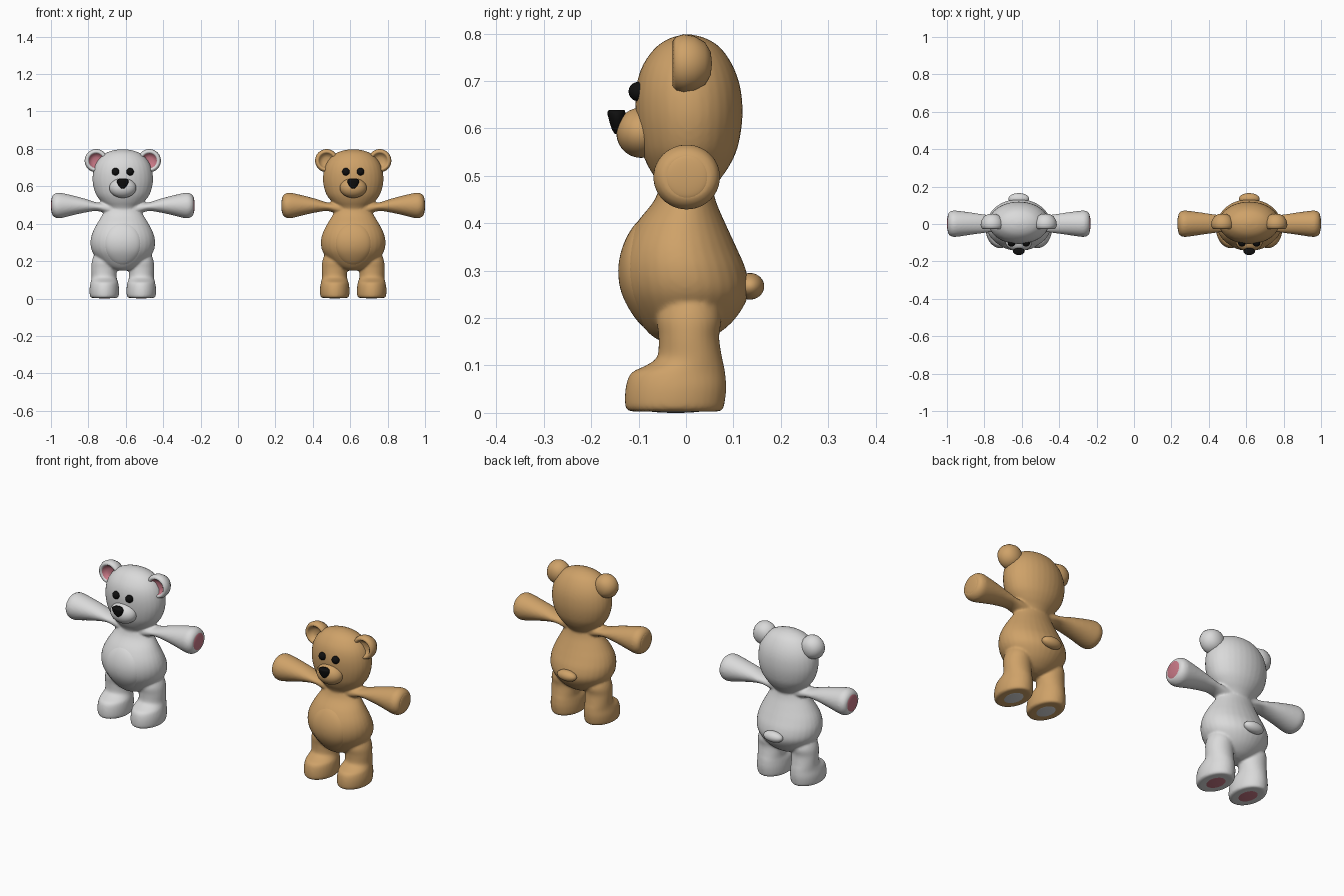
import bpy, bmesh, math
from mathutils import Vector, Matrix

old = bpy.data.objects.get("Cube")
if old:
    bpy.data.objects.remove(old, do_unlink=True)


def material(name, r, g, b):
    m = bpy.data.materials.new(name)
    m.use_nodes = True
    m.diffuse_color = (r, g, b, 1)
    bsdf = next(n for n in m.node_tree.nodes if n.type == 'BSDF_PRINCIPLED')
    bsdf.inputs["Base Color"].default_value = (r, g, b, 1)
    bsdf.inputs["Roughness"].default_value = 0.7
    return m


WHITE = material("white_fur", 0.7, 0.7, 0.7)
BROWN = material("brown_fur", 0.62, 0.36, 0.14)
PINK = material("pink_pad", 0.58, 0.19, 0.24)
BLACK = material("black_plastic", 0.005, 0.005, 0.005)


def finish(name, bm, mats, x=0):
    bmesh.ops.recalc_face_normals(bm, faces=bm.faces)
    for f in bm.faces:
        f.smooth = True
    me = bpy.data.meshes.new(name)
    bm.to_mesh(me)
    bm.free()
    for m in mats:
        me.materials.append(m)
    ob = bpy.data.objects.new(name, me)
    ob.location.x = x
    bpy.context.collection.objects.link(ob)
    return ob


def refine(rows, steps=4):
    """Catmull-Rom interpolation through the given cross-section rows."""
    rows = [Vector(r) for r in rows]
    out = []
    for i in range(len(rows) - 1):
        p0, p1 = rows[max(i - 1, 0)], rows[i]
        p2, p3 = rows[i + 1], rows[min(i + 2, len(rows) - 1)]
        for k in range(steps):
            t = k / steps
            out.append(0.5 * (2 * p1 + (p2 - p0) * t + (2 * p0 - 5 * p1 + 4 * p2 - p3) * t * t
                              + (3 * p1 - p0 - 3 * p2 + p3) * t ** 3))
    return out + [rows[-1]]


def loft(bm, rows, place, sides=32):
    """Elliptical sections; each row is position, a-min, a-max, b-min, b-max."""
    rings = []
    for t, a0, a1, b0, b1 in refine(rows):
        ring = []
        for i in range(sides):
            w = math.tau * i / sides
            a = (a0 + a1) / 2 + (a1 - a0) / 2 * math.cos(w)
            b = (b0 + b1) / 2 + (b1 - b0) / 2 * math.sin(w)
            ring.append(bm.verts.new(place(t, a, b)))
        rings.append(ring)
    for lo, hi in zip(rings, rings[1:]):
        for i in range(sides):
            j = (i + 1) % sides
            bm.faces.new((lo[i], lo[j], hi[j], hi[i]))
    bm.faces.new(rings[0])
    bm.faces.new(rings[-1])


def ball(name, centre, radii, mat, x):
    bm = bmesh.new()
    bmesh.ops.create_uvsphere(bm, u_segments=32, v_segments=20, radius=1,
                              matrix=Matrix.Translation(centre) @ Matrix.Diagonal((*radii, 1)))
    return finish(name, bm, [mat], x)


def upright(rows):
    return [(z, -rx, rx, y0, y1) for z, rx, y0, y1 in rows]


# Sections by height: half width, front, back
TORSO = upright([(.15, .03, -.05, .03), (.165, .08, -.075, .065), (.2, .125, -.104, .105),
                 (.25, .163, -.131, .132), (.3, .173, -.139, .127), (.35, .163, -.13, .106),
                 (.4, .138, -.105, .083), (.45, .108, -.066, .062), (.5, .085, -.05, .052)])
HEAD = upright([(.46, .07, -.05, .05), (.49, .088, -.062, .07), (.52, .117, -.08, .091),
                (.56, .145, -.096, .109), (.62, .161, -.106, .119), (.68, .158, -.106, .116),
                (.73, .139, -.093, .1), (.77, .103, -.065, .073), (.79, .06, -.035, .042),
                (.798, .015, -.006, .014)])
NOSE = upright([(.588, .008, -.15, -.132), (.6, .02, -.157, -.13), (.62, .03, -.163, -.128),
                (.634, .03, -.166, -.128), (.639, .022, -.162, -.13)])
# Sections by height: inner, outer, front, back
LEG = [(.003, .034, .163, -.117, .072), (.012, .022, .175, -.128, .08),
       (.05, .02, .178, -.128, .085), (.083, .024, .173, -.117, .083),
       (.1, .03, .169, -.085, .08), (.118, .033, .167, -.061, .076),
       (.16, .032, .168, -.058, .07), (.2, .035, .165, -.061, .074),
       (.24, .05, .15, -.045, .058), (.255, .075, .13, -.02, .03)]
# Sections along the arm: front, back, bottom, top
ARM = [(.04, -.045, .045, .44, .51), (.09, -.045, .045, .455, .512),
       (.14, -.043, .047, .468, .514), (.2, -.05, .053, .46, .533),
       (.26, -.058, .062, .447, .549), (.32, -.067, .07, .432, .563),
       (.35, -.069, .072, .429, .566), (.37, -.061, .065, .439, .556),
       (.379, -.048, .052, .452, .543)]
# Ear profile: radius, depth from back dome to hollow front
EAR = [(0, .055), (.025, .052), (.045, .04), (.058, .018), (.062, -.005), (.057, -.021),
       (.048, -.028), (.04, -.02), (.034, -.006), (.018, 0), (0, .001)]


def torso_front(x, z):
    rows = refine(TORSO)
    for lo, hi in zip(rows, rows[1:]):
        if lo[0] <= z <= hi[0]:
            s = lo.lerp(hi, (z - lo[0]) / (hi[0] - lo[0]))
            break
    mid, depth = (s[3] + s[4]) / 2, (s[4] - s[3]) / 2
    return mid - depth * math.sqrt(max(0, 1 - (x / s[2]) ** 2))


def belly_patch(name, mat, x0):
    bm = bmesh.new()
    rings = []
    for k in range(1, 13):
        r = k / 12
        ring = []
        for i in range(40):
            w = math.tau * i / 40
            x, z = .1 * r * math.cos(w), .292 + .118 * r * math.sin(w)
            lift = .004 - .008 * r ** 10
            ring.append(bm.verts.new((x, torso_front(x, z) - lift, z)))
        rings.append(ring)
    bm.faces.new(rings[0])
    for lo, hi in zip(rings, rings[1:]):
        for i in range(40):
            j = (i + 1) % 40
            bm.faces.new((lo[i], lo[j], hi[j], hi[i]))
    finish(name, bm, [mat], x0)


def ear(name, side, fur, inner, x0):
    bm = bmesh.new()
    verts = [bm.verts.new((r, y, 0)) for r, y in EAR]
    edges = [bm.edges.new(p) for p in zip(verts, verts[1:])]
    bmesh.ops.spin(bm, geom=verts + edges, cent=(0, 0, 0), axis=(0, 1, 0),
                   angle=math.tau, steps=32, use_duplicate=False)
    bmesh.ops.remove_doubles(bm, verts=bm.verts, dist=.0005)
    for f in bm.faces:
        c = f.calc_center_median()
        hollow = math.hypot(c.x, c.z) < .041 and c.y < .01
        f.material_index = 1 if hollow else 0
    bmesh.ops.translate(bm, verts=bm.verts, vec=(side * .142, 0, .737))
    finish(name, bm, [fur, inner], x0)


def bear(label, x0, fur, ear_inner, hand_mat, sole_mat):
    # Torso, head and limbs fused into one soft skin
    bm = bmesh.new()
    for rows in (TORSO, HEAD):
        loft(bm, rows, lambda t, a, b: (a, b, t))
    for s in (1, -1):
        loft(bm, LEG, lambda t, a, b: (s * a, b, t))
        loft(bm, ARM, lambda t, a, b: (s * t, a, b))
    body = finish(label + "_body", bm, [fur], x0)
    fuse = body.modifiers.new("fuse", 'REMESH')
    fuse.mode = 'VOXEL'
    fuse.voxel_size = .006
    fuse.use_smooth_shade = True
    soft = body.modifiers.new("soften", 'SMOOTH')
    soft.factor = .5
    soft.iterations = 5

    belly_patch(label + "_belly_patch", fur, x0)
    ball(label + "_tail", (0, .135, .267), (.055, .03, .028), fur, x0)

    # Face
    ball(label + "_muzzle", (0, -.095, .591), (.072, .052, .053), fur, x0)
    bm = bmesh.new()
    loft(bm, NOSE, lambda t, a, b: (a, b, t))
    finish(label + "_nose", bm, [BLACK], x0)

    # Paired details
    for s, side in ((1, "left"), (-1, "right")):
        tag = label + "_" + side
        ball(tag + "_eye", (s * .039, -.102, .678), (.02, .019, .02), BLACK, x0)
        ear(tag + "_ear", s, fur, ear_inner, x0)
        ball(tag + "_hand_pad", (s * .376, .002, .498), (.008, .046, .046), hand_mat, x0)
        ball(tag + "_sole_pad", (s * .098, -.022, .007), (.046, .066, .007), sole_mat, x0)


bear("white_bear", -.616, WHITE, PINK, PINK, PINK)
bear("brown_bear", .616, BROWN, BROWN, BROWN, WHITE)
